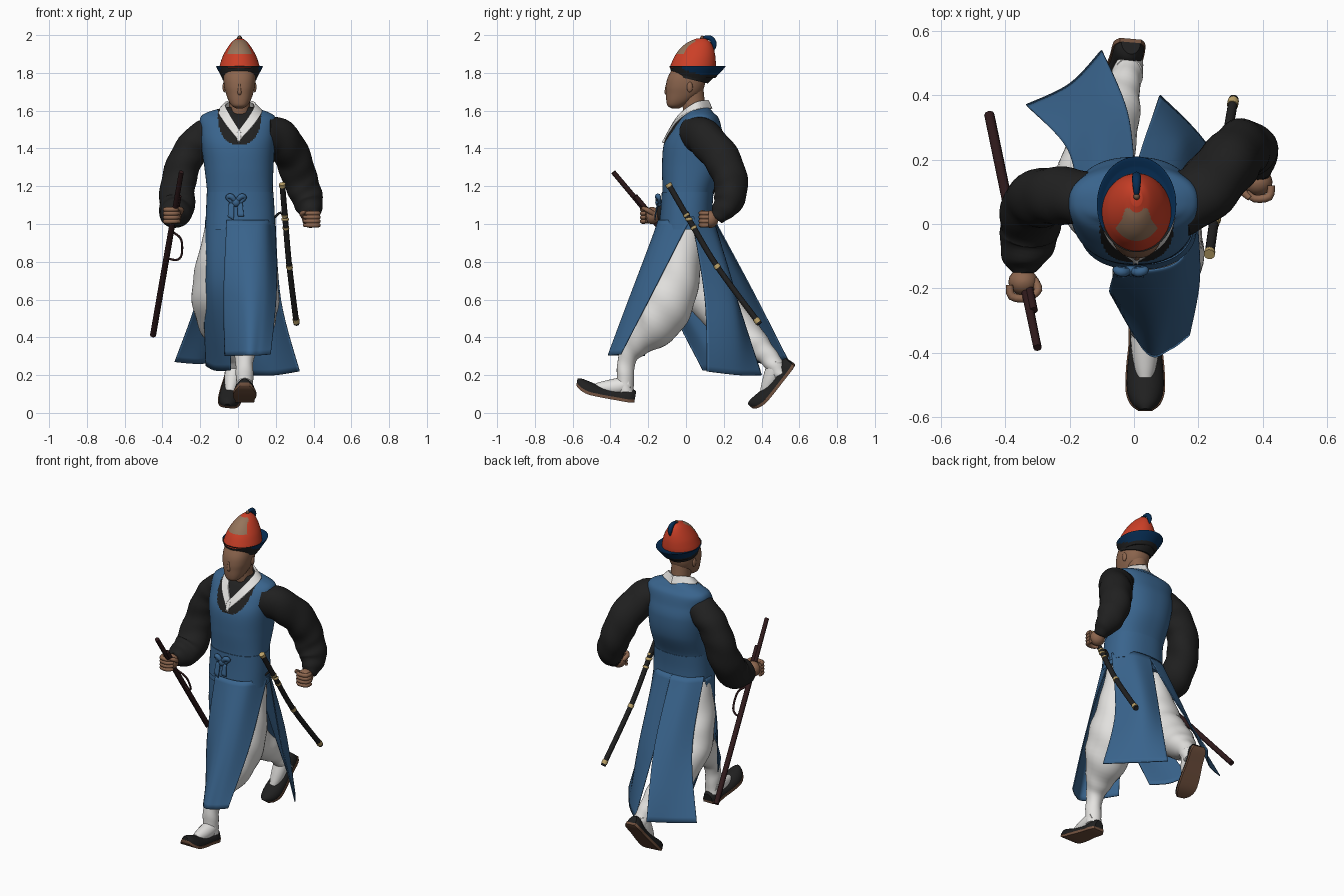
import bpy, bmesh, math
from mathutils import Vector as V, Matrix


def mat(name, r, g, b):
    m = bpy.data.materials.new(name)
    m.diffuse_color = (r, g, b, 1)
    return m


BLUE = mat("vest blue", .041, .127, .265)
NAVY = mat("navy", .002, .027, .09)
RED = mat("hat red", .60, .05, .02)
TAN = mat("hat patch tan", .30, .175, .105)
SKIN = mat("skin", .26, .13, .075)
BLACK = mat("cloth black", .0145, .0145, .0145)
WHITE = mat("cloth white", .78, .77, .75)
GOLD = mat("gold", .50, .36, .14)
WOOD = mat("dark wood", .028, .010, .011)
SOLE = mat("sole brown", .17, .085, .05)


def spline(pts, n):
    """Smooth resampling through points of any dimension."""
    out = []
    for i in range(len(pts) - 1):
        p0, p1, p2 = pts[max(i - 1, 0)], pts[i], pts[i + 1]
        p3 = pts[min(i + 2, len(pts) - 1)]
        for k in range(n):
            t = k / n
            out.append(tuple(b + .5 * t * (c - a + t * (2*a - 5*b + 4*c - d + t * (3*(b - c) + d - a)))
                             for a, b, c, d in zip(p0, p1, p2, p3)))
    return out + [tuple(pts[-1])]


def grid(name, rows, mats, closed=False, rule=None, angle=50):
    """Skin rows of points into one object."""
    bm = bmesh.new()
    vs = [[bm.verts.new(p) for p in row] for row in rows]
    n = len(rows[0])
    for a, b in zip(vs, vs[1:]):
        for i in range(n if closed else n - 1):
            j = (i + 1) % n
            bm.faces.new((a[i], a[j], b[j], b[i]))
    if closed:
        bm.faces.new(vs[0][::-1])
        bm.faces.new(vs[-1])
        bmesh.ops.recalc_face_normals(bm, faces=bm.faces)
    if rule:
        for f in bm.faces:
            f.material_index = rule(f.calc_center_median())
    me = bpy.data.meshes.new(name)
    bm.to_mesh(me)
    bm.free()
    ob = bpy.data.objects.new(name, me)
    bpy.context.collection.objects.link(ob)
    for m in mats:
        me.materials.append(m)
    bpy.ops.object.select_all(action='DESELECT')
    ob.select_set(True)
    bpy.context.view_layer.objects.active = ob
    bpy.ops.object.shade_smooth_by_angle(angle=math.radians(angle))
    return ob


def stack(name, rings, mats, n=5, sides=48, power=2.0, rule=None):
    """Horizontal rings (z, cx, cy, rx, ry) joined into a body."""
    rows = []
    for z, cx, cy, rx, ry in spline(rings, n):
        row = []
        for i in range(sides):
            a = 2 * math.pi * i / sides
            c, s = math.cos(a), math.sin(a)
            row.append((cx + rx * math.copysign(abs(c) ** (2 / power), c),
                        cy + ry * math.copysign(abs(s) ** (2 / power), s), z))
        rows.append(row)
    return grid(name, rows, mats, True, rule)


def tube(name, pts, m, n=6, sides=24, folds=0.0):
    """Tube along (x, y, z, radius) points, with optional cloth folds."""
    p = spline(pts, n)
    rows, side = [], None
    for k, q in enumerate(p):
        t = (V(p[min(k + 1, len(p) - 1)][:3]) - V(p[max(k - 1, 0)][:3])).normalized()
        side = side or (V((1, 0, 0)) if abs(t.x) < .8 else V((0, 1, 0)))
        side = (side - t * side.dot(t)).normalized()
        other = t.cross(side)
        row = []
        for i in range(sides):
            a = 2 * math.pi * i / sides
            r = q[3] * (1 + folds * (math.sin(k * 1.1 + 2 * math.sin(a)) + math.sin(3 * a + k * .35)))
            row.append(V(q[:3]) + r * (math.cos(a) * side + math.sin(a) * other))
        rows.append(row)
    return grid(name, rows, [m], True)


def panel(name, rows, m, n=8, thick=.006):
    """Cloth sheet through a few rows of points."""
    cols = [spline(r, n) for r in rows]
    lines = list(zip(*[spline(c, n) for c in zip(*cols)]))
    ob = grid(name, lines, [m])
    mod = ob.modifiers.new("thickness", 'SOLIDIFY')
    mod.thickness, mod.offset = thick, 0
    return ob


def ball(name, loc, size, m):
    rings = [(loc[2] + size[2] * math.sin(a), loc[0], loc[1], size[0] * math.cos(a), size[1] * math.cos(a))
             for a in [math.radians(d) for d in range(-85, 86, 17)]]
    return stack(name, rings, [m], 1, 16)


# Vest, with the dark shirt showing in the round neckline
def neckline(c):
    d = abs(c.x - .008) / .115
    return 1 if c.y < .06 and d < 1 and c.z > 1.585 - .168 * (1 - d ** 2.4) ** .45 else 0


stack("vest", [(.97, .012, 0, .183, .14), (1.08, .012, .003, .178, .132), (1.17, .01, .01, .174, .134),
               (1.3, .005, .035, .183, .162), (1.42, 0, .045, .195, .163), (1.5, 0, .055, .2, .135),
               (1.56, 0, .068, .2, .105), (1.59, 0, .07, .165, .075), (1.62, .005, .06, .07, .06)],
      [BLUE, BLACK], 12, 160, 2.35, neckline)
for s in (-1, 1):   # white crossed collar
    panel("collar", [[(.01, .115, 1.655), (.01 + s*.075, .05, 1.64), (.01 + s*.052, -.035, 1.575), (.005 - s*.012, -.096, 1.48)],
                     [(.01, .135, 1.61), (.01 + s*.108, .06, 1.605), (.01 + s*.088, -.05, 1.545), (.005 - s*.008, -.122, 1.43)]],
          WHITE, 8, .012)

# Waist sash and bow
stack("sash", [(1.0, .012, 0, .184, .142), (1.08, .012, .003, .181, .137), (1.17, .011, .009, .176, .137)], [BLUE], 4, 64, 2.35)
ball("bow_knot", (-.01, -.145, 1.115), (.022, .018, .024), BLUE)
for s in (-1, 1):
    tube("bow_loop", [(-.01, -.145, 1.115, .01), (-.01 + s*.025, -.15, 1.145, .015), (-.01 + s*.045, -.143, 1.14, .012),
                      (-.01 + s*.02, -.14, 1.11, .008)], BLUE, 4, 10)
    x = -.012 + s * .022
    panel("bow_tail", [[(x - .014, -.148, 1.11), (x + .014, -.15, 1.11)],
                       [(x - .016 + s*.005, -.163, 1.04), (x + .016 + s*.005, -.165, 1.03 + s*.01)]], BLUE, 4)

# Four loose skirt panels
panel("front_skirt", [
    [(-.06, -.14, 1.02), (.06, -.143, 1.02), (.15, -.105, 1.02), (.195, .02, 1.02)],
    [(-.075, -.2, .65), (.05, -.28, .65), (.14, -.255, .65), (.203, -.17, .65)],
    [(-.07, -.22, .30), (.04, -.40, .305), (.11, -.39, .305), (.172, -.345, .31)]], BLUE)
panel("side_skirt", [
    [(-.172, .05, 1.02), (-.15, -.07, 1.02), (-.03, -.14, 1.02)],
    [(-.18, .03, .65), (-.14, -.06, .65), (-.04, -.11, .65)],
    [(-.17, .28, .25), (-.12, .18, .225), (-.04, .09, .225)]], BLUE)
panel("back_skirt_right", [
    [(-.17, .06, 1.04), (-.1, .125, 1.04), (.005, .14, 1.04)],
    [(-.205, .23, .65), (-.12, .31, .65), (-.02, .35, .65)],
    [(-.335, .37, .27), (-.2, .435, .26), (-.1, .54, .28)]], BLUE)
panel("back_skirt_left", [
    [(-.005, .142, 1.04), (.11, .122, 1.04), (.195, .03, 1.04)],
    [(.035, .27, .6), (.15, .25, .6), (.225, .10, .6)],
    [(.08, .40, .20), (.2, .28, .2), (.325, .11, .22)]], BLUE)

# Baggy trousers narrowing to wrapped ankles
tube("front_leg", [(.085, .01, 1.0, .09), (.085, -.03, .8, .115), (.08, -.085, .62, .14), (.065, -.16, .48, .13),
                   (.045, -.26, .37, .08), (.035, -.31, .29, .05), (.035, -.322, .2, .046), (.035, -.32, .11, .045)],
     WHITE, 6, 32, .025)
tube("back_leg", [(-.08, .03, 1.0, .085), (-.115, .055, .8, .105), (-.125, .12, .62, .118), (-.1, .25, .47, .105),
                  (-.06, .36, .37, .08), (-.035, .425, .31, .055), (-.02, .47, .25, .048), (-.015, .5, .2, .042)],
     WHITE, 6, 32, .025)


# Shoes: section list is (along, half width, height, lift)
def shoe(name, heel, toe, up):
    d = (V(toe) - V(heel)).normalized()
    side = d.cross(V(up)).normalized()
    up = side.cross(d)
    prof = spline([(0, .03, .06, .005), (.03, .046, .075, 0), (.1, .048, .058, 0), (.18, .056, .058, 0),
                   (.25, .057, .068, .004), (.295, .042, .06, .02), (.318, .018, .036, .04)], 4)
    for part, m in (("upper", BLACK), ("sole", SOLE)):
        rows = []
        for u, w, h, l in prof:
            if part == "sole":
                sec = [(-w - .004, 0), (w + .004, 0), (w + .004, .016), (-w - .004, .016)]
            else:
                sec = [(w * math.cos(a), .014 + (h - .014) * math.sin(a)) for a in [math.pi * i / 12 for i in range(13)]]
            rows.append([V(heel) + d * u + side * x + up * (z + l) for x, z in sec])
        grid(name + "_" + part, rows, [m], True)
    # white sock over the instep
    tube(name + "_sock", [(*(V(heel) + d * u + up * h), r) for u, h, r in
                          ((.045, .10, .043), (.085, .078, .046), (.14, .06, .042), (.185, .05, .033), (.215, .045, .024))], WHITE, 4, 20)


shoe("front_shoe", (.035, -.275, .05), (.035, -.58, .105), (0, 0, 1))
shoe("back_shoe", (-.01, .58, .25), (-.055, .39, 0.005), (0, -.8, .6))

# Full sleeves
tube("right_sleeve", [(-.13, .07, 1.48, .085), (-.205, .085, 1.445, .088), (-.275, .085, 1.35, .09), (-.315, .065, 1.21, .092),
                      (-.325, -.01, 1.085, .093), (-.34, -.1, 1.055, .075), (-.342, -.15, 1.05, .036)], BLACK, 6, 32, .03)
tube("left_sleeve", [(.13, .055, 1.48, .098), (.22, .1, 1.455, .098), (.295, .19, 1.345, .096), (.335, .235, 1.22, .09),
                     (.37, .225, 1.12, .08), (.385, .185, 1.06, .055), (.385, .16, 1.03, .036)], BLACK, 6, 32, .03)

# Fists with curled fingers
for name, (x, y, z), s in (("right_hand", (-.345, -.185, 1.045), 1), ("left_hand", (.385, .125, 1.025), -1)):
    ball(name, (x, y + .005, z), (.046, .042, .046), SKIN)
    for i in range(4):
        h = z + .032 - .021 * i
        tube(name + "_finger", [(x - s*.042, y - .005, h, .011), (x - s*.035, y - .04, h, .013),
                                (x + s*.01, y - .046, h, .012), (x + s*.035, y - .025, h, .009)], SKIN, 3, 8)
    tube(name + "_thumb", [(x + s*.035, y + .01, z + .01, .014), (x + s*.047, y - .02, z + .03, .013),
                           (x + s*.025, y - .045, z + .04, .009)], SKIN, 3, 8)

# Head
stack("neck", [(1.56, .008, .05, .062, .06), (1.64, .008, .04, .056, .06), (1.74, .008, .03, .06, .06)], [SKIN], 3, 32)
stack("head", [(1.612, .008, -.055, .018, .02), (1.625, .008, -.055, .04, .042), (1.65, .008, -.038, .057, .066),
               (1.69, .008, -.014, .072, .092), (1.73, .008, -.004, .082, .102), (1.78, .008, .005, .084, .1),
               (1.85, .008, .03, .075, .085)], [SKIN], 5, 40, 2.3)
tube("nose", [(.008, -.099, 1.75, .005), (.008, -.104, 1.715, .008), (.008, -.103, 1.695, .011), (.008, -.096, 1.685, .007)], SKIN, 3, 10)
for s in (-1, 1):
    ball("ear", (.008 + s * .08, .02, 1.725), (.01, .016, .028), SKIN)

# Hat: dark band, upturned brim dark in front, crown with front patch
band = stack("hat_band", [(-.062, 0, -.005, .09, .096), (-.03, 0, 0, .098, .112), (0, 0, .003, .106, .12)], [BLACK], 3, 48)
band.matrix_world = Matrix.Translation((.008, .04, 1.825)) @ Matrix.Rotation(math.radians(-13), 4, 'X')
stack("hat_brim", [(1.772, .008, .045, .092, .108), (1.795, .008, .05, .104, .125), (1.828, .008, .06, .121, .145),
                   (1.836, .008, .06, .122, .147), (1.826, .008, .05, .106, .125)],
      [NAVY, BLACK], 4, 64, 2,
      lambda c: 1 if (c.y < 0 and abs(c.x - .008) < .1) or c.z < 1.79 + .3 * max(0, .08 - c.y) else 0)
stack("hat_crown", [(1.825, .008, .035, .108, .122), (1.85, .008, .04, .102, .118), (1.89, .008, .048, .088, .107),
                    (1.93, .008, .058, .066, .088), (1.962, .008, .07, .042, .06), (1.982, .008, .08, .018, .024)],
      [RED, TAN], 8, 96, 2,
      lambda c: 1 if c.y < .05 and 1.898 < c.z < 1.974 and abs(c.x - .008) < max(.03, .066 - .45 * (c.z - 1.898)) else 0)
ball("hat_knob", (.008, .085, 1.985), (.01, .01, .012), SOLE)
tube("hat_plume", [(.008, .085, 1.98, .006), (.008, .105, 1.988, .01), (.008, .135, 1.98, .014), (.008, .15, 1.95, .013),
                   (.008, .147, 1.92, .003)], NAVY, 5, 12)

# Matchlock gun held in the right hand
A, B = V((-.30, -.385, 1.275)), V((-.45, .34, .41))
tube("gun_barrel", [(*A.lerp(B, t), r) for t, r in ((0, .013), (.2, .014), (.45, .016), (1, .016))], WOOD, 3, 8)
tube("gun_lock", [(*(A.lerp(B, t) + V((.012, 0, .012))), .013) for t in (.16, .22, .26)], WOOD, 2, 8)
tube("gun_guard", [(-.35, -.11, .96, .006), (-.302, -.09, .92, .006), (-.298, -.05, .84, .006), (-.325, -.03, .81, .006),
                   (-.38, .0, .82, .006)], WOOD, 5, 8)

# Sheathed sword at the left hip, with gold fittings
path = spline([(.235, -.09, 1.205), (.25, .015, 1.025), (.272, .165, .775), (.31, .39, .47)], 10)
tube("sword", [(*p, .015) for p in path], BLACK, 1, 12)
for k, half in ((0, .009), (9, .006), (12, .006), (20, .01), (29, .012)):
    p, q = V(path[k]), V(path[k + 1])
    d = (q - p).normalized() * half
    tube("sword_fitting", [(*(p - d), .0175), (*(p + d), .0175)], GOLD, 1, 12)
ball("sword_guard", path[10], (.021, .021, .012), GOLD)
tube("sword_strap", [(.19, .0, 1.03, .006), (.225, .01, 1.06, .006), (.25, .02, 1.02, .006)], BLACK, 4, 8)
